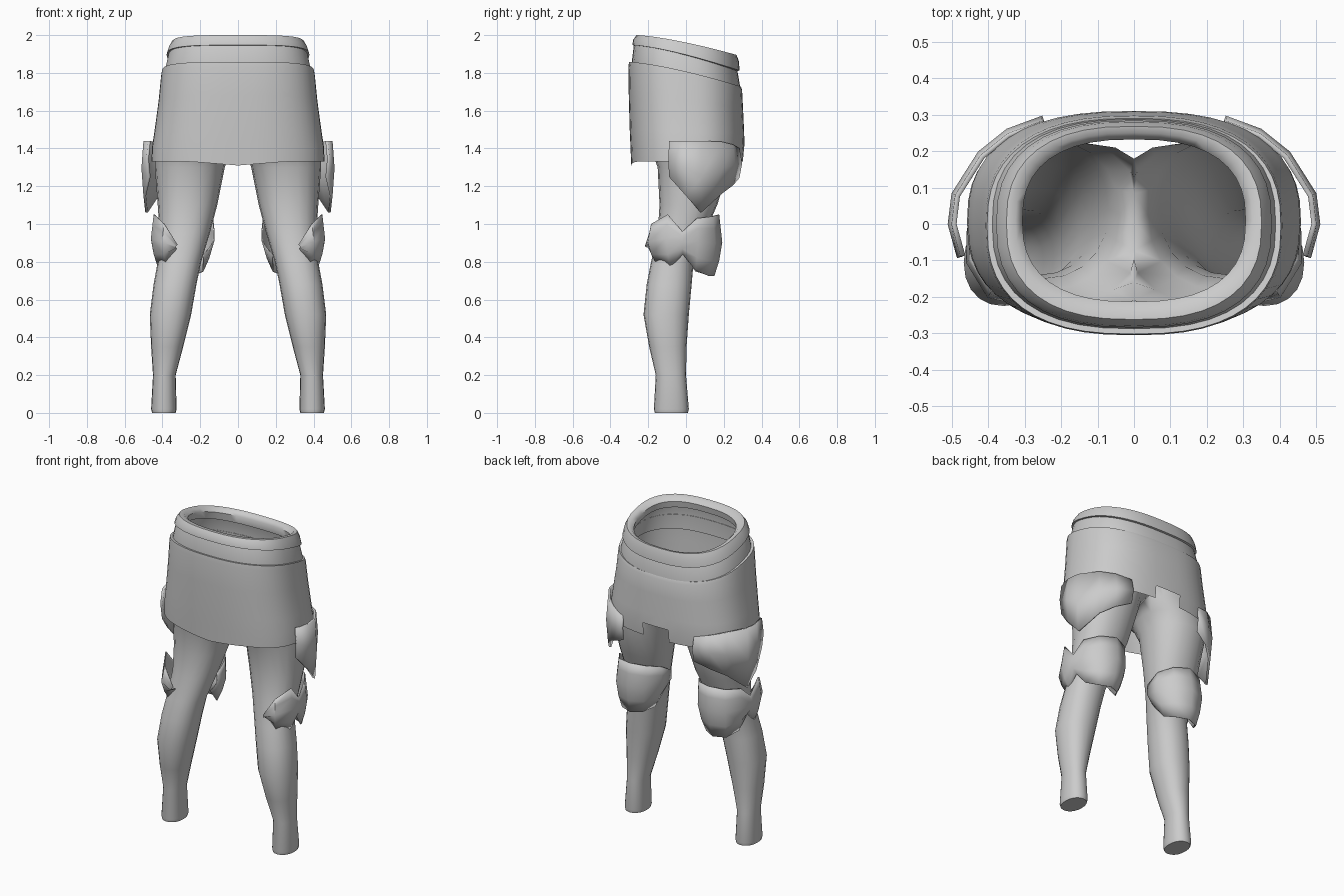
import bpy, bmesh, math

cube = bpy.data.objects.get("Cube")
if cube:
    bpy.data.objects.remove(cube, do_unlink=True)

GREY = (0.6, 0.6, 0.6, 1)
grey = bpy.data.materials.new("plain grey")
grey.use_nodes = True
grey.diffuse_color = GREY
grey.node_tree.nodes["Principled BSDF"].inputs["Base Color"].default_value = GREY


def oval(x0, x1, y0, y1, z, n, power=2.0, drop=0.0):
    """Ring of points in a rounded box; drop lowers it towards the back."""
    pts = []
    for i in range(n):
        t = math.tau * i / n
        s, c = math.sin(t), math.cos(t)
        u = math.copysign(abs(s) ** (2 / power), s)
        v = math.copysign(abs(c) ** (2 / power), c)
        pts.append(((x0 + x1) / 2 + u * (x1 - x0) / 2,
                    (y0 + y1) / 2 + v * (y1 - y0) / 2,
                    z - drop * ((v + 1) / 2) ** 1.4))
    return pts


def loft(bm, rows, closed=True):
    grid = [[bm.verts.new(p) for p in row] for row in rows]
    n = len(grid[0])
    for low, high in zip(grid, grid[1:]):
        for i in range(n if closed else n - 1):
            j = (i + 1) % n
            bm.faces.new((low[i], high[i], high[j], low[j]))
    return grid


def finish(bm, name, mirror=False, thickness=0.0, angle=50):
    bmesh.ops.recalc_face_normals(bm, faces=bm.faces)
    mesh = bpy.data.meshes.new(name)
    bm.to_mesh(mesh)
    bm.free()
    obj = bpy.data.objects.new(name, mesh)
    bpy.context.collection.objects.link(obj)
    mesh.materials.append(grey)
    if thickness:
        mod = obj.modifiers.new("thickness", 'SOLIDIFY')
        mod.thickness = thickness
        mod.offset = 0
    if mirror:
        mod = obj.modifiers.new("mirror", 'MIRROR')
        mod.use_clip = True
    bpy.ops.object.select_all(action='DESELECT')
    bpy.context.view_layer.objects.active = obj
    obj.select_set(True)
    bpy.ops.object.shade_smooth_by_angle(angle=math.radians(angle))
    return obj


# Legs and hips: one half, joined to its mirror image above the crotch
LEG = [  # z, inner x, outer x, front y, back y
    (0.00, .33, .455, -.165, .01), (0.02, .325, .46, -.17, .015),
    (0.20, .33, .45, -.16, .0), (0.35, .29, .46, -.195, .003),
    (0.52, .248, .467, -.225, .015), (0.68, .22, .447, -.208, .03),
    (0.80, .195, .425, -.185, .04), (0.95, .15, .415, -.15, .10),
    (1.10, .11, .425, -.14, .165), (1.30, .07, .44, -.15, .23),
    (1.38, .04, .44, -.18, .23), (1.44, -.03, .43, -.22, .23),
    (1.60, -.12, .40, -.25, .22)]
bm = bmesh.new()
rows = [[(max(x, 0), y, z) for x, y, z in oval(x0, x1, y0, y1, z, 20, 2.2)]
        for z, x0, x1, y0, y1 in LEG]
grid = loft(bm, rows)
bm.faces.new(grid[0])
inside = [f for f in bm.faces if all(v.co.x < 0.001 for v in f.verts)]
bmesh.ops.delete(bm, geom=inside, context='FACES')
bmesh.ops.remove_doubles(bm, verts=bm.verts, dist=0.0005)
finish(bm, "legs", mirror=True)

# Waist: rolled rim and the band below it
RIM = [  # half width, front y, back y, front z, drop at the back
    (.365, -.272, .268, 1.945, .135), (.378, -.284, .284, 1.947, .135),
    (.367, -.28, .28, 1.975, .115), (.35, -.262, .268, 2.0, .105),
    (.325, -.235, .25, 1.997, .105), (.306, -.213, .232, 1.975, .105),
    (.312, -.22, .24, 1.935, .115)]
BAND = [(.362, -.27, .268, 1.96, .14), (.37, -.277, .274, 1.94, .14),
        (.39, -.288, .288, 1.85, .13), (.40, -.288, .288, 1.76, .11)]
for name, profile in (("waist_rim", RIM), ("waist_band", BAND)):
    bm = bmesh.new()
    loft(bm, [oval(-a, a, f, b, z, 40, 2.5, d) for a, f, b, z, d in profile])
    finish(bm, name)

# Skirt: flared shell with a notch at the middle of the back hem
SKIRT = [(.388, -.285, .285, 1.855, .13), (.403, -.302, .29, 1.858, .13),
         (.407, -.305, .297, 1.83, .12), (.42, -.303, .302, 1.68, .07),
         (.442, -.298, .308, 1.5, .02), (.455, -.294, .31, 1.41, 0),
         (.458, -.29, .303, 1.33, 0)]
bm = bmesh.new()
grid = loft(bm, [oval(-a, a, f, b, z, 48, 2.5, d) for a, f, b, z, d in SKIRT])
for v in grid[-1]:
    if v.co.y < 0:
        v.co.z -= 0.02 * max(0, 1 - abs(v.co.x) / .25)
notch = [f for f in bm.faces if f.calc_center_median().z < 1.4
         and f.calc_center_median().y > 0 and abs(f.calc_center_median().x) < .08]
bmesh.ops.delete(bm, geom=notch, context='FACES')
finish(bm, "skirt")


def wrap(name, stations, levels, thickness):
    """Plate around one side; each level is (height share, outward scale, lean)."""
    bm = bmesh.new()
    cx, cy = .29, 0
    rows = []
    for share, scale, lean in levels:
        row = []
        for x, y, top, bottom in stations:
            z = bottom + (top - bottom) * share
            row.append((cx + (x - cx) * scale + lean * max(0, .42 - x),
                        cy + (y - cy) * scale, z))
        rows.append(row)
    loft(bm, rows, closed=False)
    return finish(bm, name, mirror=True, thickness=thickness)


# Hip plates: side guards with a pointed lower edge, reaching round the back
wrap("hip_plates",
     [(.475, -.09, 1.44, 1.25), (.50, .0, 1.44, 1.15), (.49, .08, 1.44, 1.06),
      (.42, .19, 1.435, 1.16), (.345, .25, 1.42, 1.205), (.25, .285, 1.40, 1.245)],
     [(0, .97, 0), (.5, 1.02, 0), (1, .97, 0)], .014)

# Knee guards: bulging pad behind, pointed wing on the outer front
wrap("knee_guards",
     [(.325, -.205, .89, .87), (.395, -.19, 1.0, .79), (.45, -.10, 1.05, .77),
      (.448, -.02, .96, .84), (.435, .06, 1.03, .755), (.38, .145, 1.04, .725),
      (.28, .18, 1.05, .725), (.19, .14, 1.04, .73), (.135, .06, 1.02, .75),
      (.13, -.03, .97, .84)],
     [(0, .82, .08), (.25, .96, .05), (.55, 1.05, .02), (.8, 1.0, -.01),
      (1, .96, -.03)], .006)
